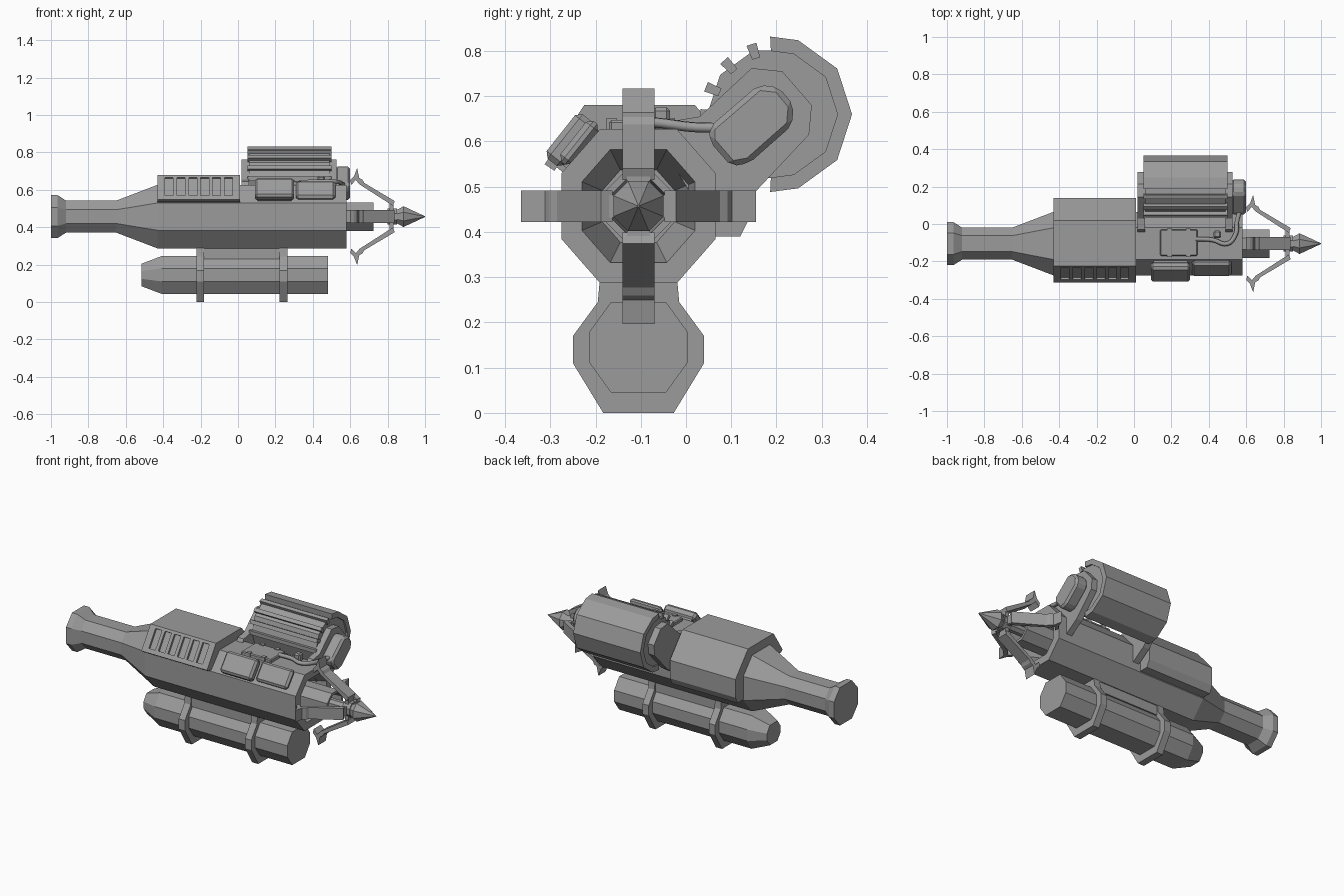
import bpy, bmesh, math
from mathutils import Matrix, Vector

if "Cube" in bpy.data.objects:
    bpy.data.objects.remove(bpy.data.objects["Cube"])

GREY = (0.33, 0.33, 0.33, 1)
metal = bpy.data.materials.new("plain grey metal")
metal.use_nodes = True
metal.diffuse_color = GREY
metal.node_tree.nodes["Principled BSDF"].inputs["Base Color"].default_value = GREY

CY, CZ = -0.105, 0.457          # barrel axis
RY, RZ = 0.195, 0.66            # reel axis
OCT = [(1, .43), (.5, 1), (-.5, 1), (-1, .43), (-1, -.43), (-.5, -1), (.5, -1), (1, -.43)]


def finish(name, bm, bevel=0):
    bmesh.ops.recalc_face_normals(bm, faces=bm.faces)
    mesh = bpy.data.meshes.new(name)
    bm.to_mesh(mesh)
    bm.free()
    mesh.materials.append(metal)
    ob = bpy.data.objects.new(name, mesh)
    bpy.context.collection.objects.link(ob)
    if bevel:
        mod = ob.modifiers.new("edge", "BEVEL")
        mod.width, mod.segments = bevel, 1
    return ob


def loft(name, stations, y=CY, z=CZ, section=OCT):
    """Skin a section along x; stations are (x, radius)."""
    bm = bmesh.new()
    rings = [[bm.verts.new((x, y + a * r, z + b * r)) for a, b in section] for x, r in stations]
    n = len(section)
    for p, q in zip(rings, rings[1:]):
        for i in range(n):
            bm.faces.new((p[i], p[(i + 1) % n], q[(i + 1) % n], q[i]))
    bm.faces.new(rings[0])
    bm.faces.new(rings[-1])
    return finish(name, bm)


def prism(name, pts, x0, x1, bevel=0):
    """Extrude a (y, z) outline along x."""
    bm = bmesh.new()
    face = bm.faces.new([bm.verts.new((x0, y, z)) for y, z in pts])
    geo = bmesh.ops.extrude_face_region(bm, geom=[face])["geom"]
    bmesh.ops.translate(bm, vec=(x1 - x0, 0, 0), verts=[g for g in geo if isinstance(g, bmesh.types.BMVert)])
    return finish(name, bm, bevel)


def box(name, center, size, tilt=0, bevel=0):
    bm = bmesh.new()
    m = Matrix.Translation(center) @ Matrix.Rotation(tilt, 4, "X") @ Matrix.Diagonal((*size, 1))
    bmesh.ops.create_cube(bm, size=1, matrix=m)
    return finish(name, bm, bevel)


def polar(deg, r):
    a = math.radians(deg)
    return RY + r * math.cos(a), RZ + r * math.sin(a)


# Barrel body, rear grip, flared end and funnel-shaped muzzle
loft("body", [(-1, .115), (-.965, .115), (-.92, .086), (-.65, .086), (-.43, .17),
              (.58, .17), (.58, .125), (.42, .08)])

# Raised rear cover
prism("rear_cover", [(-.215, .672), (-.225, .68), (.02, .68), (.14, .54), (.14, .43), (.12, .39),
                     (.04, .39), (-.2, .5), (-.27, .53), (-.295, .55)], -.43, .01)

# Louvred vent: frame and dividers lying on the cover's sloping side
top, low = Vector((-.225, .68)), Vector((-.312, .55))
slope = top - low
tilt = math.atan2(slope.y, slope.x)
mid = (top + low) / 2


def on_slope(name, x, t, width, length, thick=.026):
    p = low + slope * t
    n = Vector((-slope.y, slope.x)).normalized()
    c = p - n * thick / 2
    box(name, (x, c.x, c.y), (width, length, thick), tilt)


on_slope("vent_top_rail", -.21, .95, .44, .016)
on_slope("vent_bottom_rail", -.21, .08, .44, .026)
for i in range(7):
    on_slope("vent_divider", -.4 + i * .0635, .5, .02, .15)
on_slope("vent_left_end", -.42, .5, .02, .156)
on_slope("vent_right_end", 0, .5, .02, .156)

# Side pouches on the sloping face
ang = math.atan2(.78, .62)
for name, x, y, z, w, l, t in (("rear", .195, -.257, .603, .21, .125, .05),
                               ("front", .415, -.236, .597, .21, .115, .034)):
    box(name + "_side_box", (x, y, z), (w, l, t), ang, .012)
    box(name + "_side_box_base", (x, y + .022, z - .018), (w - .03, l - .02, .04), ang)

# Top plate, fittings and hose
box("top_plate", (.24, -.1, .634), (.2, .14, .026), 0, .005)
for sx in (.19, .29):
    for sy in (-.165, -.035):
        box("plate_clip", (sx, sy, .64), (.025, .022, .024))
box("hose_valve", (.445, -.055, .65), (.04, .04, .05), 0, .008)
curve = bpy.data.curves.new("hose", "CURVE")
curve.dimensions = "3D"
curve.bevel_depth, curve.bevel_resolution, curve.resolution_u = .012, 1, 5
path = [(.33, -.08, .642), (.42, -.085, .645), (.5, -.105, .645), (.545, -.05, .64),
        (.55, .01, .632), (.565, .07, .63)]
spline = curve.splines.new("BEZIER")
spline.bezier_points.add(len(path) - 1)
for bp, co in zip(spline.bezier_points, path):
    bp.co = co
    bp.handle_left_type = bp.handle_right_type = "AUTO"
helper = bpy.data.objects.new("hose_path", curve)
bpy.context.collection.objects.link(helper)
bpy.context.view_layer.update()
mesh = bpy.data.meshes.new_from_object(helper.evaluated_get(bpy.context.evaluated_depsgraph_get()))
bpy.data.objects.remove(helper)
mesh.materials.clear()
mesh.materials.append(metal)
bpy.context.collection.objects.link(bpy.data.objects.new("hose", mesh))

# Cable reel: drum, outer shell, raised rails
prism("reel_drum", [polar(36 * i, .148) for i in range(10)], .06, .49)
arc = (93, 72, 36, 0, -36, -72, -93)
prism("reel_shell", [polar(a, .172) for a in arc] + [polar(a, .14) for a in reversed(arc)], .05, .5)
for a in (108, 133, 158, 180):
    prism("reel_rail", [polar(a - 4, .13), polar(a - 4, .163), polar(a + 4, .163), polar(a + 4, .13)], .05, .5)

# Reel end brackets reaching down to the body, and the front cap
bracket = [(.145, .762), (.213, .755), (.278, .68), (.272, .615), (.15, .485),
           (.05, .42), (-.06, .6), (-.03, .645), (.03, .655)]
prism("rear_reel_bracket", bracket, .02, .06)
prism("front_reel_bracket", bracket, .49, .527)
cap = [(.16, .725), (.205, .72), (.238, .68), (.234, .635), (.14, .552),
       (.1, .545), (.052, .6), (.052, .632)]
prism("reel_cap", cap, .52, .6, .012)

# Lower tank with straps and mounting block
TZ = .145
TANK = [(1, .32), (.56, .93), (-.56, .93), (-1, .32), (-1, -.32), (-.56, -.93), (.56, -.93), (1, -.32)]
loft("tank", [(-.515, .065), (-.41, .108), (.48, .108)], CY, TZ, TANK)
strap = [(-.19, .3), (-.195, .245), (-.25, .17), (-.25, .11), (-.183, 0)]
mirrored = [(2 * CY - y, z) for y, z in reversed(strap)]
for x in (-.202, .243):
    prism("tank_strap", strap + mirrored, x - .021, x + .021)
box("tank_mount", (.02, CY, .265), (.42, .16, .07))

# Grapple: launch tube, shaft, hub and pointed head
EIGHT = [(math.cos(math.tau * (i + .5) / 8), math.sin(math.tau * (i + .5) / 8)) for i in range(8)]
loft("launch_tube", [(.42, .082), (.725, .082), (.725, .066), (.5, .06)], section=EIGHT)
loft("grapple_shaft", [(.45, .03), (.86, .03)], section=EIGHT)
loft("grapple_hub", [(.8, .046), (.85, .046)], section=EIGHT)
loft("grapple_head", [(.845, .036), (.885, .06), (1, .002)], section=EIGHT)

# Four folded prongs with barbed ends
prong = [(.838, .083), (.675, .18), (.665, .197), (.648, .207), (.637, .26), (.62, .215),
         (.6, .195), (.606, .17), (.63, .196), (.65, .172), (.828, .058)]
for k in range(4):
    bm = bmesh.new()
    face = bm.faces.new([bm.verts.new((x, -.035, r)) for x, r in prong])
    geo = bmesh.ops.extrude_face_region(bm, geom=[face])["geom"]
    bmesh.ops.translate(bm, vec=(0, .07, 0), verts=[g for g in geo if isinstance(g, bmesh.types.BMVert)])
    link = Matrix.Translation((.82, 0, .045)) @ Matrix.Diagonal((.022, .05, .05, 1))
    bmesh.ops.create_cube(bm, size=1, matrix=link)
    turn = Matrix.Translation((0, CY, CZ)) @ Matrix.Rotation(k * math.pi / 2, 4, "X")
    bmesh.ops.transform(bm, matrix=turn, verts=bm.verts)
    finish("prong", bm)
